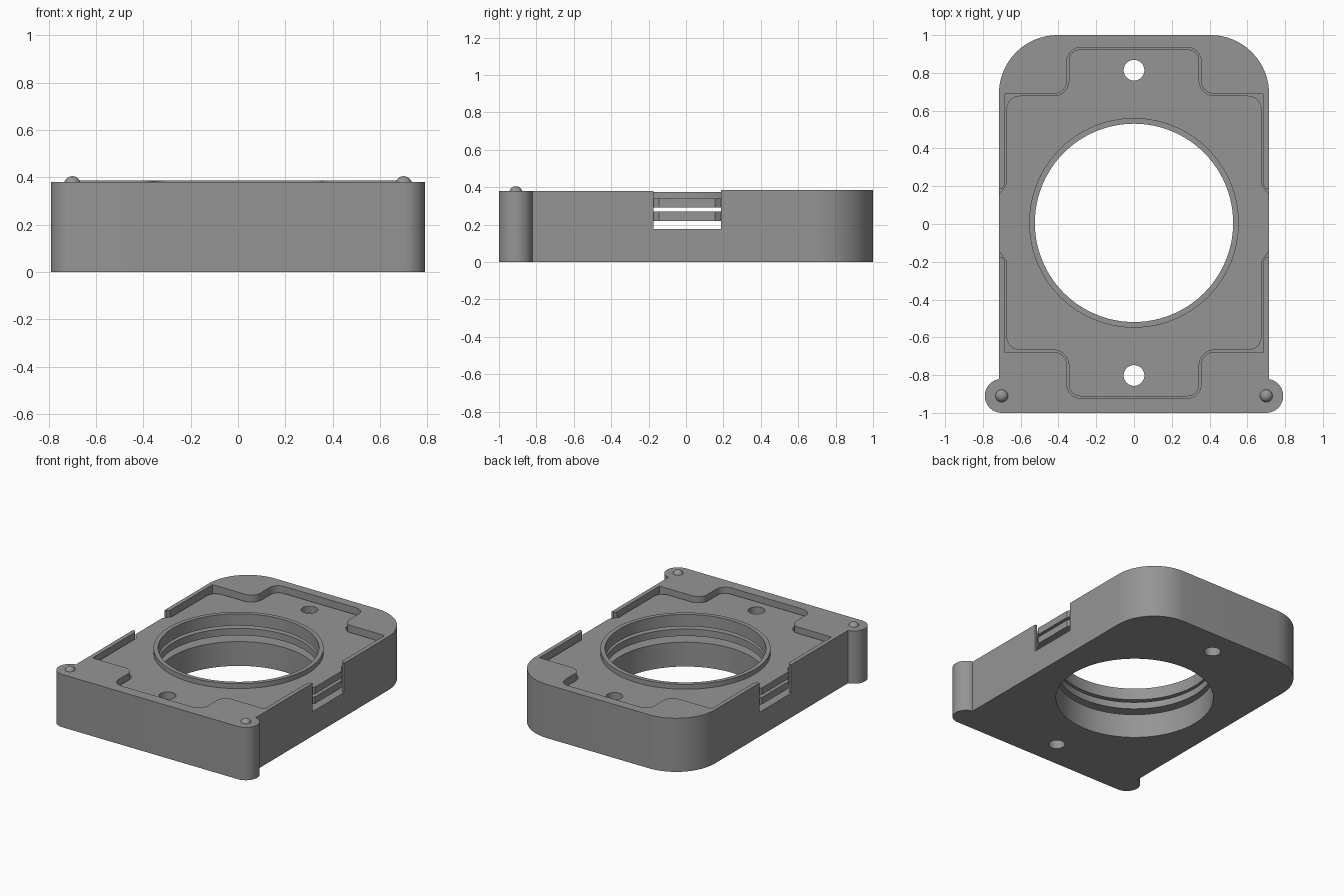
import bpy, bmesh, math
from mathutils import Vector

if "Cube" in bpy.data.objects:
    bpy.data.objects.remove(bpy.data.objects["Cube"])

CY = 0.006            # y of the opening's centre
grey = bpy.data.materials.new("mid grey")
grey.diffuse_color = (0.3, 0.3, 0.3, 1)
grey.use_nodes = True
grey.node_tree.nodes["Principled BSDF"].inputs["Base Color"].default_value = grey.diffuse_color


def arc(cx, cy, r, a0, a1, n=20):
    """Points along an arc, angles in degrees."""
    angles = [math.radians(a0 + (a1 - a0) * i / n) for i in range(n + 1)]
    return [(cx + r * math.cos(a), cy + r * math.sin(a)) for a in angles]


def circle(cy, r, n):
    return arc(0, cy, r, 0, 360, n)[:-1]


def round_corners(corners, n=8):
    """Fillet each (x, y, radius) corner with a circular arc."""
    out = []
    for i, (x, y, r) in enumerate(corners):
        p = Vector((x, y))
        if r == 0:
            out.append((x, y))
            continue
        a = (Vector(corners[i - 1][:2]) - p).normalized()
        b = (Vector(corners[(i + 1) % len(corners)][:2]) - p).normalized()
        half = a.angle(b) / 2
        centre = p + (a + b).normalized() * (r / math.sin(half))
        start = p + a * (r / math.tan(half)) - centre
        end = p + b * (r / math.tan(half)) - centre
        for k in range(n + 1):
            d = start.lerp(end, k / n).normalized() * r
            out.append(tuple(centre + d))
    return out


def four_way(quadrant):
    """Mirror a quadrant outline across x and across the opening centre."""
    right = [(x, -y, r) for x, y, r in reversed(quadrant)] + quadrant
    full = right + [(-x, y, r) for x, y, r in reversed(right)]
    return [(x, y + CY) for x, y in round_corners(full)]


def prism(name, pts, z0, z1):
    """Extrude a flat outline between two heights."""
    bm = bmesh.new()
    face = bm.faces.new([bm.verts.new((x, y, z0)) for x, y in pts])
    ext = bmesh.ops.extrude_face_region(bm, geom=[face])["geom"]
    top = [v for v in ext if isinstance(v, bmesh.types.BMVert)]
    bmesh.ops.translate(bm, verts=top, vec=(0, 0, z1 - z0))
    bmesh.ops.recalc_face_normals(bm, faces=bm.faces)
    mesh = bpy.data.meshes.new(name)
    bm.to_mesh(mesh)
    bm.free()
    obj = bpy.data.objects.new(name, mesh)
    bpy.context.collection.objects.link(obj)
    return obj


def cut(obj, cutters):
    """Subtract the cutters, bake the result, and remove the cutters."""
    for c in cutters:
        c.hide_render = True
        mod = obj.modifiers.new("cut", "BOOLEAN")
        mod.operation = "DIFFERENCE"
        mod.solver = "EXACT"
        mod.object = c
    bpy.context.view_layer.update()
    deps = bpy.context.evaluated_depsgraph_get()
    mesh = bpy.data.meshes.new_from_object(obj.evaluated_get(deps))
    obj.modifiers.clear()
    obj.data = mesh
    for c in cutters:
        bpy.data.objects.remove(c)


def finish(obj):
    obj.data.materials.clear()
    obj.data.materials.append(grey)
    obj.data.shade_smooth()
    obj.data.set_sharp_from_angle(angle=math.radians(30))


def hole_cutters():
    """Lens opening and the two screw holes."""
    return [prism("opening_cutter", circle(CY, 0.525, 96), -0.1, 0.6)] + [
        prism("screw_cutter", circle(CY + s * 0.808, 0.055, 32), -0.1, 0.6)
        for s in (-1, 1)]


# Housing: rounded back corners, round ears at the front corners
right_side = arc(0.70, -0.91, 0.09, -90, 80) + arc(0.405, 0.69, 0.31, 0, 90)
outline = right_side + [(-x, y) for x, y in reversed(right_side)]
housing = prism("housing", outline, 0, 0.386)

# Pocket with end tabs and side notches; the front rim is slightly lower
pocket = four_way([(0.8, 0.18, 0), (0.699, 0.18, 0), (0.685, 0.2, 0),
                   (0.685, 0.683, 0), (0.355, 0.683, 0.07),
                   (0.355, 0.928, 0.07)])
cut(housing, [
    prism("pocket_cutter", pocket, 0.175, 0.6),
    prism("rim_cutter", [(-1, -1.2), (1, -1.2), (1, 0), (-1, 0)], 0.38, 0.7),
] + hole_cutters())
finish(housing)

# Two stacked plates held in the pocket
plate_outline = four_way([(0.714, 0.15, 0), (0.675, 0.205, 0),
                          (0.675, 0.673, 0.07), (0.345, 0.673, 0.08),
                          (0.345, 0.918, 0.06)])
for name, z0, z1 in (("lower_plate", 0.22, 0.27), ("upper_plate", 0.29, 0.34)):
    plate = prism(name, plate_outline, z0, z1)
    cut(plate, hole_cutters())
    finish(plate)

# Raised collar around the opening
collar = prism("collar", circle(CY, 0.555, 96), 0.339, 0.375)
cut(collar, [prism("collar_cutter", circle(CY, 0.525, 96), 0.2, 0.5)])
finish(collar)

# Locating bumps on the ears
for side, s in (("left", -1), ("right", 1)):
    bpy.ops.mesh.primitive_uv_sphere_add(segments=32, ring_count=16,
                                         radius=0.035,
                                         location=(s * 0.70, -0.91, 0.37))
    bump = bpy.context.object
    bump.name = side + "_bump"
    finish(bump)
